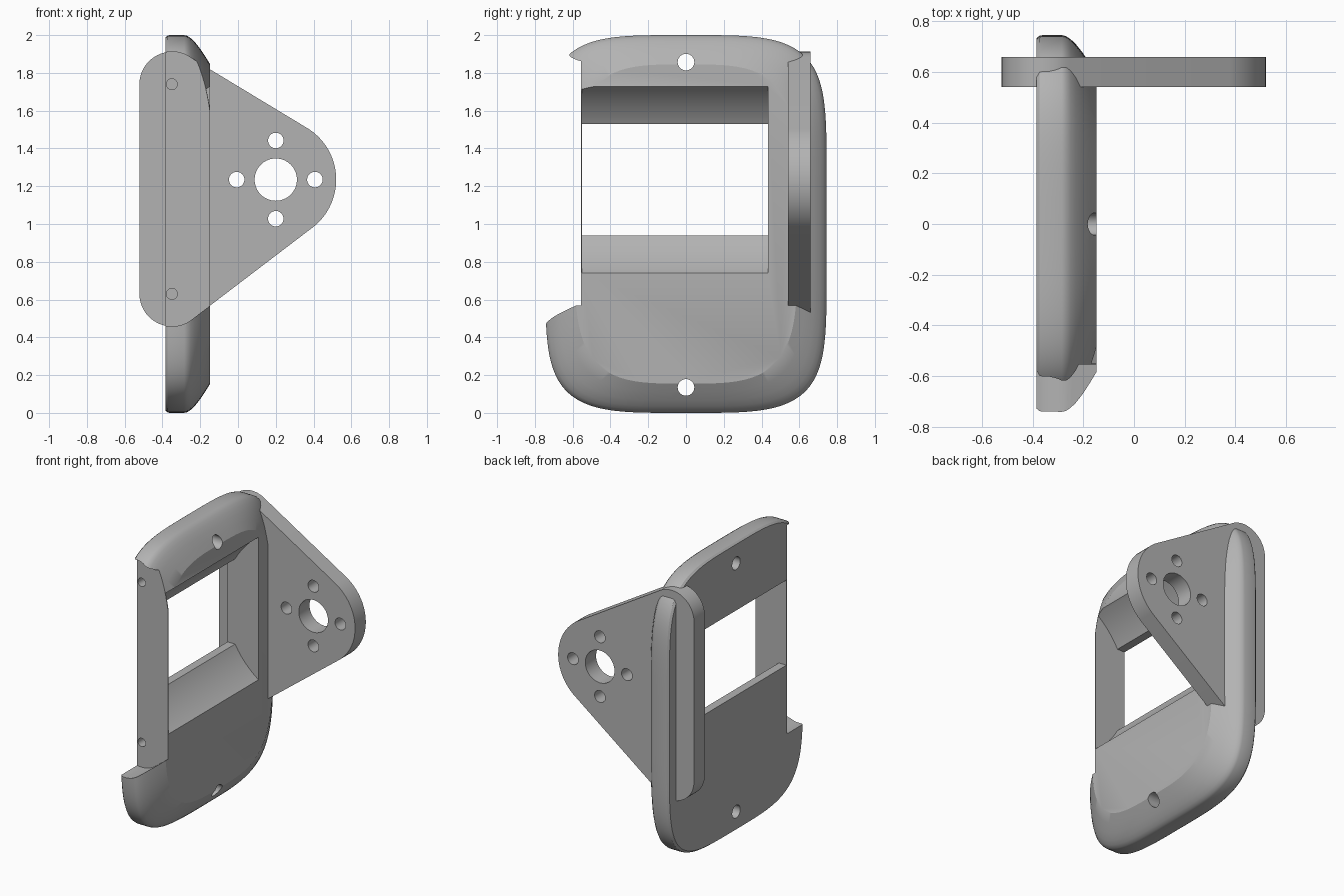
import bpy, bmesh, math
from mathutils import Vector

old = bpy.data.objects.get("Cube")
if old:
    bpy.data.objects.remove(old, do_unlink=True)

grey = bpy.data.materials.new("plain grey")
grey.use_nodes = True
colour = (0.45, 0.45, 0.45, 1)
grey.diffuse_color = colour
grey.node_tree.nodes["Principled BSDF"].inputs["Base Color"].default_value = colour

AXIS = (0.2, 1.235)          # centre of the round mount, in x and z
PIVOTS = (0.63, 1.74)        # heights of the two screw corners
SCREW_X = -0.35


def loft(name, rings):
    """Skin a stack of equal-length rings and cap both ends."""
    bm = bmesh.new()
    loops = [[bm.verts.new(p) for p in ring] for ring in rings]
    n = len(loops[0])
    for a, b in zip(loops, loops[1:]):
        for i in range(n):
            j = (i + 1) % n
            bm.faces.new((a[i], a[j], b[j], b[i]))
    bm.faces.new(loops[0])
    bm.faces.new(loops[-1])
    bmesh.ops.recalc_face_normals(bm, faces=bm.faces)
    mesh = bpy.data.meshes.new(name)
    bm.to_mesh(mesh)
    bm.free()
    mesh.materials.append(grey)
    obj = bpy.data.objects.new(name, mesh)
    bpy.context.collection.objects.link(obj)
    return obj


def circle(x, z, r, n=64):
    return [(x + r * math.cos(math.tau * i / n), z + r * math.sin(math.tau * i / n))
            for i in range(n)]


def along_y(name, outline, y0, y1):
    return loft(name, [[(x, y, z) for x, z in outline] for y in (y0, y1)])


def along_x(name, outline, x0, x1):
    return loft(name, [[(x, y, z) for y, z in outline] for x in (x0, x1)])


def cut(target, cutter):
    cutter.hide_render = True
    mod = target.modifiers.new("cut", 'BOOLEAN')
    mod.operation = 'DIFFERENCE'
    mod.solver = 'EXACT'
    mod.object = cutter
    bpy.context.view_layer.objects.active = target
    bpy.ops.object.modifier_apply(modifier=mod.name)
    bpy.data.objects.remove(cutter, do_unlink=True)


def smooth(obj):
    bpy.ops.object.select_all(action='DESELECT')
    obj.select_set(True)
    bpy.context.view_layer.objects.active = obj
    bpy.ops.object.shade_smooth_by_angle(angle=math.radians(25))


def hull(points):
    """Convex outline of 2D points."""
    pts = sorted(set(points))

    def half(seq):
        out = []
        for p in seq:
            while len(out) > 1 and (Vector(out[-1]) - Vector(out[-2])).cross(
                    Vector(p) - Vector(out[-2])) <= 0:
                out.pop()
            out.append(p)
        return out[:-1]
    return half(pts) + half(pts[::-1])


# Rounded triangle shared by the mounting plate and the matching notch
triangle = hull(circle(*AXIS, 0.32) + [p for z in PIVOTS for p in circle(SCREW_X, z, 0.172)])


# Body: soft rectangular slab with a rounded slope toward +x
def body_ring(x, inset):
    t = inset / 0.155
    ey, ez = 2 / (4 - 0.5 * t), 2 / (6 - 1.5 * t)
    ring = []
    for i in range(160):
        a = math.tau * (i + 0.5) / 160
        c, s = math.cos(a), math.sin(a)
        ring.append((x, math.copysign(abs(c) ** ey, c) * (0.745 - inset),
                     1 + math.copysign(abs(s) ** ez, s) * (1 - inset)))
    return ring


section = [(-0.385, 0.012), (-0.372, 0.002), (-0.36, 0), (-0.285, 0), (-0.268, 0.004),
           (-0.25, 0.016), (-0.23, 0.035), (-0.205, 0.066), (-0.175, 0.11), (-0.147, 0.155)]
body = loft("body_frame", [body_ring(x, inset) for x, inset in section])

# Notch at the front for a second plate
cut(body, along_y("notch_cutter", triangle, -1, -0.555))

# Window: straight opening plus a round bay
y0, y1 = -0.551, 0.435
cut(body, along_y("bay_cutter", circle(*AXIS, 0.604, 128), y0, y1))
cut(body, along_y("window_cutter",
                  [(-0.6, 0.94), (0, 0.94), (0, 1.53), (-0.6, 1.53)], y0, y1))

# Screw holes through the slab and into its front edge
for z in (0.135, 1.857):
    cut(body, along_x("screw_cutter", circle(0, z, 0.044, 40), -1, 0.5))
for z in PIVOTS:
    cut(body, along_y("edge_screw_cutter", circle(SCREW_X, z, 0.029, 32), -0.7, -0.3))
smooth(body)

# Mounting plate with a centre bore and four bolt holes
plate = along_y("mounting_plate", triangle, 0.54, 0.658)
cut(plate, along_y("bore_cutter", circle(*AXIS, 0.112), 0.4, 0.8))
for k in range(4):
    a = k * math.pi / 2
    x, z = AXIS[0] + 0.207 * math.cos(a), AXIS[1] + 0.207 * math.sin(a)
    cut(plate, along_y("bolt_cutter", circle(x, z, 0.041, 40), 0.4, 0.8))
smooth(plate)
